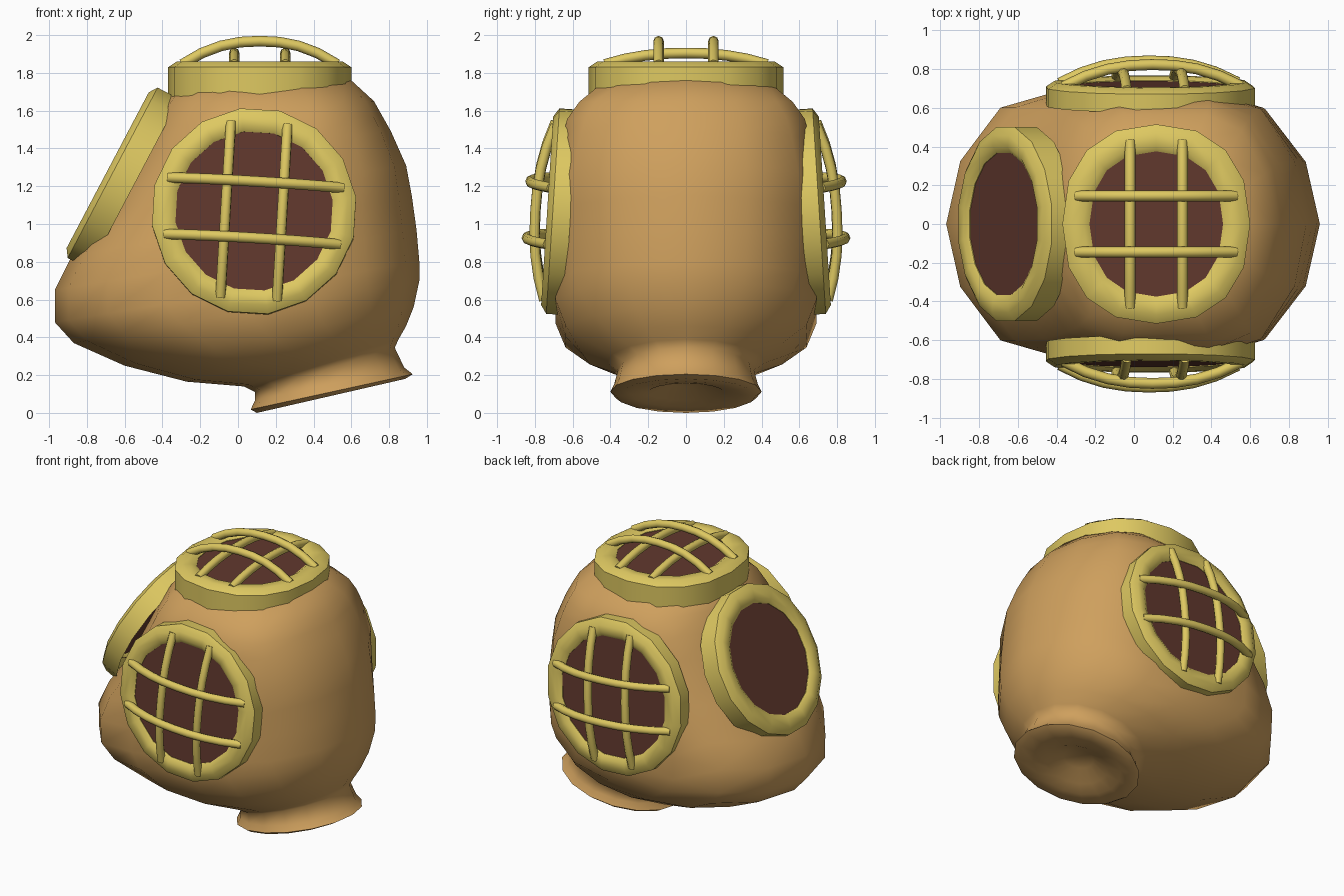
import bpy, bmesh, math
from mathutils import Matrix, Vector

if "Cube" in bpy.data.objects:
    bpy.data.objects.remove(bpy.data.objects["Cube"])


def material(name, rgb):
    m = bpy.data.materials.new(name)
    m.diffuse_color = (*rgb, 1)
    m.use_nodes = True
    m.node_tree.nodes["Principled BSDF"].inputs["Base Color"].default_value = m.diffuse_color
    return m


COPPER = material("copper", (0.62, 0.35, 0.11))
BRASS = material("brass", (0.73, 0.58, 0.12))
GLASS = material("dark_glass", (0.12, 0.04, 0.027))


def loft(name, rings, mat, angle, cap_start=False, cap_end=False):
    """Skin a list of equal-length closed point rings."""
    bm = bmesh.new()
    rows = [[bm.verts.new(p) for p in ring] for ring in rings]
    n = len(rows[0])
    for a, b in zip(rows, rows[1:]):
        for i in range(n):
            j = (i + 1) % n
            bm.faces.new((a[i], a[j], b[j], b[i]))
    if cap_start:
        bm.faces.new(rows[0])
    if cap_end:
        bm.faces.new(rows[-1])
    bmesh.ops.recalc_face_normals(bm, faces=bm.faces)
    me = bpy.data.meshes.new(name)
    bm.to_mesh(me)
    bm.free()
    me.materials.append(mat)
    ob = bpy.data.objects.new(name, me)
    bpy.context.collection.objects.link(ob)
    bpy.ops.object.select_all(action='DESELECT')
    ob.select_set(True)
    bpy.context.view_layer.objects.active = ob
    bpy.ops.object.shade_smooth_by_angle(angle=math.radians(angle))
    return ob


def superellipse(n, power, start=0.0):
    """Unit superellipse points."""
    pts = []
    for i in range(n):
        t = 2 * math.pi * (i + start) / n
        c, s = math.cos(t), math.sin(t)
        pts.append((math.copysign(abs(c) ** (2 / power), c),
                    math.copysign(abs(s) ** (2 / power), s)))
    return pts


def body_ring(xl, zl, xr, zr, w, flat):
    """Tilted ellipse between two silhouette points, sides flattened at +-flat."""
    return [((xl + xr) / 2 + u * (xr - xl) / 2, max(-flat, min(flat, v * w)),
             (zl + zr) / 2 + u * (zr - zl) / 2) for u, v in superellipse(16, 2)]


# Helmet shell: base with a shallow pit, flared lip, neck, then the big dome
shell = [
    (0.38, 0.14, 0.58, 0.185, 0.10, 1), (0.29, 0.065, 0.69, 0.155, 0.20, 1),
    (0.20, 0.030, 0.787, 0.164, 0.29, 1),
    (0.10, 0.00, 0.885, 0.180, 0.37, 1), (0.067, 0.018, 0.925, 0.205, 0.40, 1),
    (0.09, 0.065, 0.88, 0.24, 0.38, 1), (0.09, 0.11, 0.83, 0.345, 0.36, 1),
    (0.03, 0.14, 0.85, 0.39, 0.42, 1), (-0.27, 0.165, 0.89, 0.46, 0.55, 1),
    (-0.60, 0.25, 0.93, 0.56, 0.69, 0.64), (-0.87, 0.37, 0.96, 0.70, 0.80, 0.69),
    (-0.97, 0.48, 0.96, 0.80, 0.84, 0.69), (-0.97, 0.65, 0.945, 0.97, 0.85, 0.69),
    (-0.88, 0.83, 0.92, 1.15, 0.85, 0.69), (-0.70, 1.07, 0.89, 1.31, 0.84, 0.68),
    (-0.55, 1.36, 0.81, 1.49, 0.79, 0.655), (-0.47, 1.52, 0.765, 1.57, 0.75, 0.63),
    (-0.40, 1.64, 0.72, 1.65, 0.68, 0.565),
    (-0.33, 1.74, 0.60, 1.76, 0.47, 0.44), (-0.05, 1.79, 0.28, 1.79, 0.17, 1),
]
loft("helmet_shell", [body_ring(*r) for r in shell], COPPER, 70, True, True)


def porthole(name, M, rx, ry, rim, depth, start=0.5, power=2.0, bars=None):
    """Brass frame, glass and optional guard bars; local z points outward."""
    def ring(inset, d):
        return [M @ Vector(((rx - inset) * u, (ry - inset) * v, d))
                for u, v in superellipse(16, power, start)]
    profile = [(rim, -0.06), (rim, -0.02), (rim - 0.03, 0), (0.045, 0.0),
               (0.0, -0.03), (0.0, -depth)]
    loft(name + "_frame", [ring(*p) for p in profile], BRASS, 55)
    loft(name + "_glass", [ring(rim - 0.005, -0.06), ring(rim - 0.005, -0.024)],
         GLASS, 30, False, True)
    # Two bars each way, bowed outward: (offset, half length, bulge)
    for axis, (off, half, bulge) in enumerate(bars or []):
        for side in (-1, 1):
            cu = bpy.data.curves.new(f"{name}_guard_bar", 'CURVE')
            cu.dimensions = '3D'
            cu.bevel_depth = 0.028
            cu.bevel_resolution = 2
            cu.use_fill_caps = True
            sp = cu.splines.new('POLY')
            sp.points.add(8)
            for k, p in enumerate(sp.points):
                t = k / 4 - 1
                h = (bulge + 0.015) * (1 - abs(t) ** 2.3) - 0.015
                v = (t * half, side * off, h) if axis == 0 else (side * off, t * half, h)
                p.co = (*(M @ Vector(v)), 1)
            sp.use_smooth = True
            cu.materials.append(BRASS)
            ob = bpy.data.objects.new(f"{name}_guard_bar", cu)
            bpy.context.collection.objects.link(ob)


def frame_matrix(center, z, x):
    z = Vector(z).normalized()
    y = z.cross(Vector(x)).normalized()
    x = y.cross(z)
    return Matrix.Translation(center) @ Matrix((x, y, z)).transposed().to_4x4()


# Side portholes, mirrored across y
side = frame_matrix((0.085, -0.735, 1.07), (0, -1, 0.064), (1, 0, -0.06))
side_bars = [(0.15, 0.46, 0.098), (0.15, 0.465, 0.062)]
for name, M in (("right_porthole", side),
                ("left_porthole", Matrix.Scale(-1, 4, (0, 1, 0)) @ side)):
    porthole(name, M, 0.545, 0.55, 0.125, 0.125, bars=side_bars)

# Top porthole, squarer in outline
top = Matrix.Translation((0.115, 0, 1.86))
porthole("top_porthole", top, 0.485, 0.515, 0.14, 0.19, start=0, power=2.3,
         bars=[(0.145, 0.41, 0.108), (0.135, 0.43, 0.045)])

# Slanted face window without guard
face = frame_matrix((-0.69, 0, 1.285), (-0.885, 0, 0.467), (0, -1, 0))
porthole("face_window", face, 0.51, 0.52, 0.135, 0.16)
